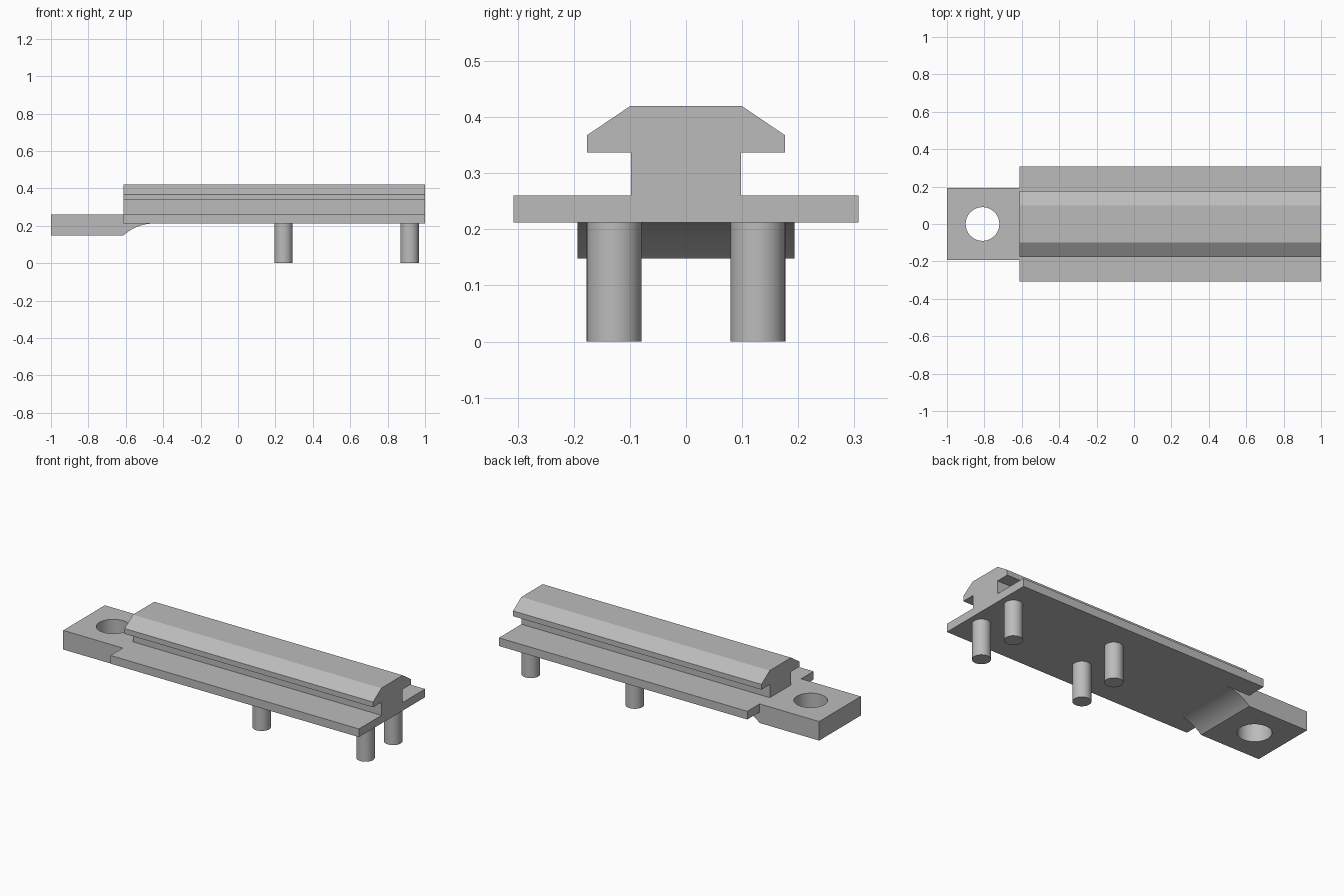
import bpy, bmesh, math
from mathutils import Vector

cube = bpy.data.objects.get("Cube")
if cube:
    bpy.data.objects.remove(cube, do_unlink=True)

grey = bpy.data.materials.new("plain grey")
grey.use_nodes = True
colour = (0.5, 0.5, 0.5, 1)
grey.diffuse_color = colour
grey.node_tree.nodes["Principled BSDF"].inputs["Base Color"].default_value = colour


def smooth(ob):
    bpy.ops.object.select_all(action='DESELECT')
    ob.select_set(True)
    bpy.context.view_layer.objects.active = ob
    bpy.ops.object.shade_smooth_by_angle(angle=math.radians(25))


def extrude(name, points, direction):
    """Closed outline swept along a direction."""
    bm = bmesh.new()
    face = bm.faces.new([bm.verts.new(p) for p in points])
    result = bmesh.ops.extrude_face_region(bm, geom=[face])
    moved = [g for g in result["geom"] if isinstance(g, bmesh.types.BMVert)]
    bmesh.ops.translate(bm, verts=moved, vec=Vector(direction))
    bmesh.ops.recalc_face_normals(bm, faces=bm.faces)
    mesh = bpy.data.meshes.new(name)
    bm.to_mesh(mesh)
    bm.free()
    mesh.materials.append(grey)
    ob = bpy.data.objects.new(name, mesh)
    bpy.context.collection.objects.link(ob)
    return ob


def cylinder(name, x, y, radius, bottom, top, sides=48):
    bpy.ops.mesh.primitive_cylinder_add(vertices=sides, radius=radius, depth=top - bottom,
                                        location=(x, y, (bottom + top) / 2))
    ob = bpy.context.object
    ob.name = name
    ob.data.materials.append(grey)
    return ob


LEFT, JOIN, RIGHT = -1.0, -0.613, 1.0
TAB_Z, PLATE_Z, DECK_Z = 0.148, 0.212, 0.26

# Rail: base plate, web and bevelled head in one mirrored cross-section
half = [(0.307, PLATE_Z), (0.307, DECK_Z), (0.098, DECK_Z), (0.098, 0.337),
        (0.176, 0.337), (0.176, 0.368), (0.099, 0.42)]
section = half + [(-y, z) for y, z in reversed(half)]
extrude("rail", [(JOIN, y, z) for y, z in section], (RIGHT - JOIN, 0, 0))

# Mounting tab with a curved runout under the plate
run, drop = 0.163, PLATE_Z - TAB_Z
radius = (run ** 2 + drop ** 2) / (2 * drop)
sweep = math.asin(run / radius)
end = JOIN + run
arc = [(end - radius * math.sin(a), PLATE_Z - radius * (1 - math.cos(a)))
       for a in (sweep * (1 - i / 12) for i in range(13))]
inside = 0.236
outline = [(LEFT, TAB_Z)] + arc + [(end, inside), (JOIN, inside), (JOIN, DECK_Z), (LEFT, DECK_Z)]
tab = extrude("mounting_tab", [(x, -0.193, z) for x, z in outline], (0, 0.386, 0))

# Bolt hole through the tab
cutter = cylinder("hole_cutter", -0.81, 0, 0.09, 0.05, 0.35, 64)
cutter.hide_render = True
cut = tab.modifiers.new("bolt hole", 'BOOLEAN')
cut.operation = 'DIFFERENCE'
cut.solver = 'EXACT'
cut.object = cutter
bpy.context.view_layer.objects.active = tab
bpy.ops.object.modifier_apply(modifier=cut.name)
bpy.data.objects.remove(cutter, do_unlink=True)
smooth(tab)

# Locating pins
for x, place in ((0.243, "middle"), (0.918, "end")):
    for y, side in ((-0.128, "front"), (0.128, "back")):
        smooth(cylinder(f"{place}_{side}_pin", x, y, 0.049, 0, PLATE_Z + 0.01))
